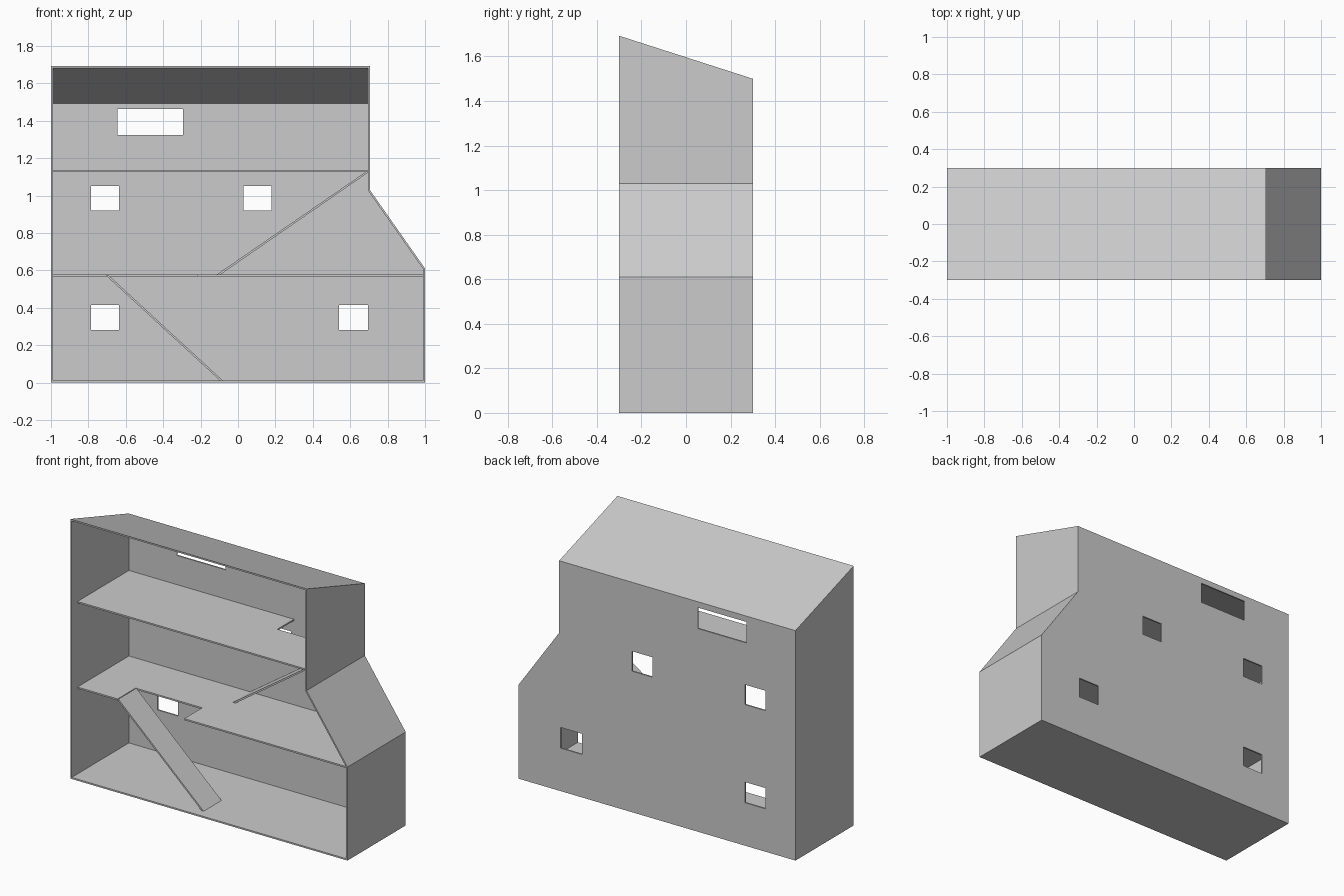
import bpy, bmesh

if "Cube" in bpy.data.objects:
    bpy.data.objects.remove(bpy.data.objects["Cube"])

T = 0.01                      # wall thickness
D = 0.3                       # half depth
SLOPE = (1.693 - 1.5) / 0.6   # roof falls towards the back


def prism(name, pts, a, b, axis='y'):
    """Extrude a closed profile: (x, z) along y, or (x, y) along z."""
    bm = bmesh.new()
    rings = []
    for t in (a, b):
        ring = []
        for p, q in pts:
            if axis == 'z':
                co = (p, q, t)
            else:
                # profile points at roof height follow the roof slope
                co = (p, t, q - SLOPE * (t + D) if q > 1.6 else q)
            ring.append(bm.verts.new(co))
        bm.faces.new(ring)
        rings.append(ring)
    n = len(pts)
    for i in range(n):
        j = (i + 1) % n
        bm.faces.new((rings[0][i], rings[0][j], rings[1][j], rings[1][i]))
    bmesh.ops.recalc_face_normals(bm, faces=bm.faces)
    me = bpy.data.meshes.new(name)
    bm.to_mesh(me)
    bm.free()
    ob = bpy.data.objects.new(name, me)
    bpy.context.collection.objects.link(ob)
    return ob


def cut(ob, cutter):
    cutter.hide_render = True
    m = ob.modifiers.new("cut", 'BOOLEAN')
    m.operation = 'DIFFERENCE'
    m.solver = 'EXACT'
    m.object = cutter
    bpy.context.view_layer.objects.active = ob
    bpy.ops.object.modifier_apply(modifier=m.name)
    bpy.data.objects.remove(cutter)


# House shell: solid outline, hollowed out from the open front
shell = prism("house_shell", [(-1, 0), (1, 0), (1, 0.61), (0.705, 1.03),
                              (0.705, 1.693), (-1, 1.693)], -D, D)
cut(shell, prism("hollow_cutter",
                 [(-1 + T, T), (1 - T, T), (1 - T, 0.607), (0.695, 1.027),
                  (0.695, 1.693 - T), (-1 + T, 1.693 - T)], -0.4, D - T))

# Windows through the back wall
for x0, x1, z0, z1 in [(-0.785, -0.635, 0.28, 0.415), (0.54, 0.695, 0.28, 0.415),
                       (-0.785, -0.635, 0.92, 1.05), (0.03, 0.18, 0.92, 1.05),
                       (-0.645, -0.295, 1.325, 1.462)]:
    cut(shell, prism("window_cutter", [(x0, z0), (x1, z0), (x1, z1), (x0, z1)],
                     0.2, 0.4))

# Middle floor, notched at the front for the lower ramp
L, B, F = -1 + T, D - T, -0.24
prism("middle_floor", [(L, F), (-0.7, F), (-0.7, -0.055), (-0.22, -0.055),
                       (-0.22, F), (1 - T, F), (1 - T, B), (L, B)],
      0.567, 0.577, 'z')

# Upper floor, notched at the back for the upper ramp
prism("upper_floor", [(L, F), (0.695, F), (0.695, 0.12), (0.2, 0.12),
                      (0.2, B), (L, B)], 1.125, 1.135, 'z')

# Stair ramps
prism("lower_ramp", [(-0.7, 0.567), (-0.695, 0.577), (-0.08, T), (-0.095, T)],
      F, -0.055)
prism("upper_ramp", [(-0.115, 0.577), (-0.095, 0.577), (0.695, 1.123),
                     (0.695, 1.135)], 0.11, B)
